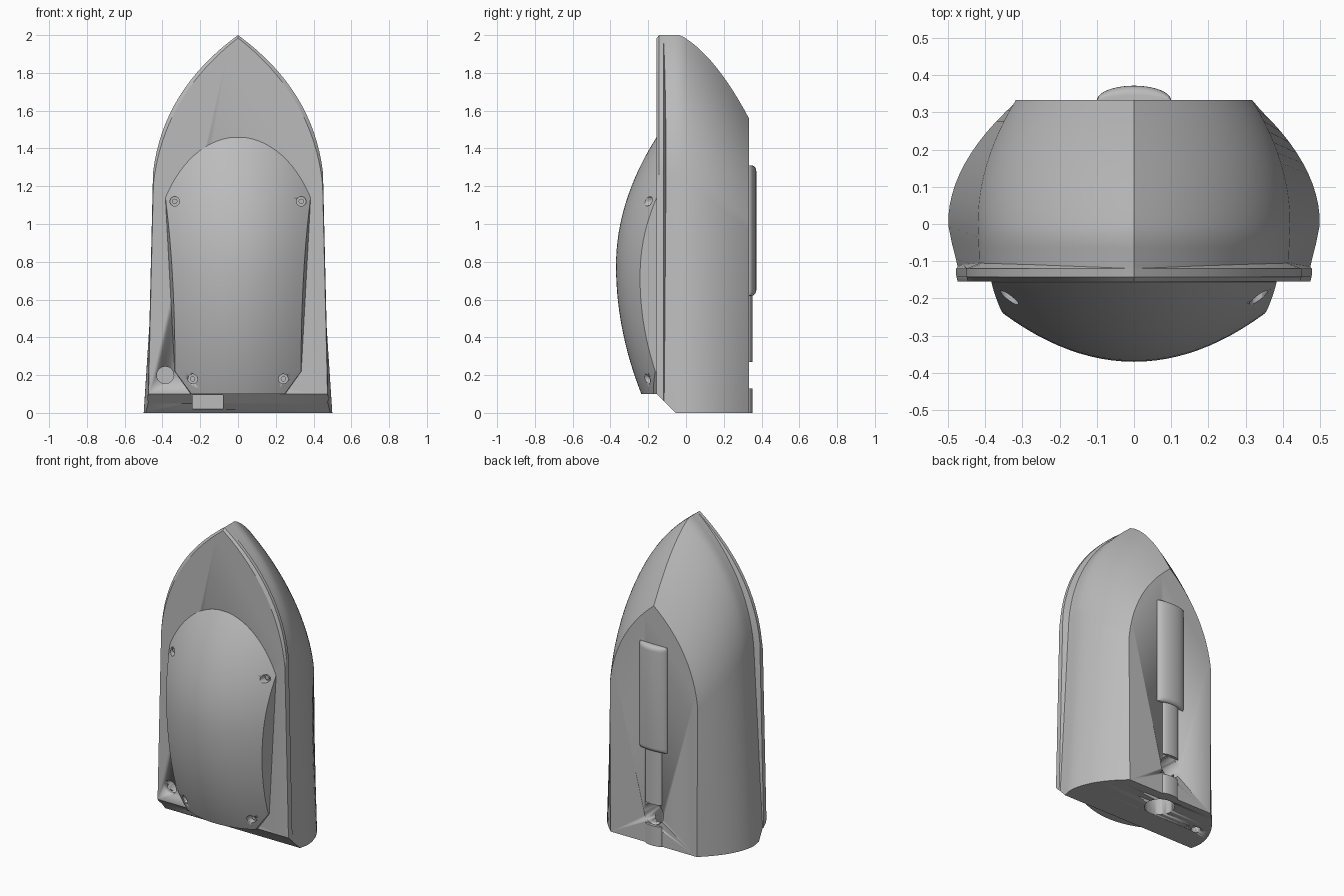
import bpy, bmesh, math
from mathutils import Vector

cube = bpy.data.objects.get("Cube")
if cube:
    bpy.data.objects.remove(cube, do_unlink=True)

grey = bpy.data.materials.new("plain grey")
grey.use_nodes = True
grey.diffuse_color = (0.5, 0.5, 0.5, 1)
grey.node_tree.nodes["Principled BSDF"].inputs["Base Color"].default_value = (0.5, 0.5, 0.5, 1)


def finish(name, bm, angle=30):
    bmesh.ops.recalc_face_normals(bm, faces=bm.faces)
    me = bpy.data.meshes.new(name)
    bm.to_mesh(me)
    bm.free()
    me.materials.append(grey)
    ob = bpy.data.objects.new(name, me)
    bpy.context.collection.objects.link(ob)
    bpy.ops.object.select_all(action='DESELECT')
    ob.select_set(True)
    bpy.context.view_layer.objects.active = ob
    bpy.ops.object.shade_smooth_by_angle(angle=math.radians(angle))
    return ob


def loft(loops):
    """Closed solid through equal-length closed loops."""
    bm = bmesh.new()
    rings = [[bm.verts.new(p) for p in loop] for loop in loops]
    n = len(rings[0])
    for a, b in zip(rings, rings[1:]):
        for i in range(n):
            j = (i + 1) % n
            bm.faces.new((a[i], a[j], b[j], b[i]))
    bm.faces.new(rings[0])
    bm.faces.new(rings[-1])
    bmesh.ops.recalc_face_normals(bm, faces=bm.faces)
    return bm


def arch(y, foot, shoulder, spring, top, steps=16):
    """Pointed arch outline at depth y, mirrored about x = 0."""
    half = [(foot, 0)]
    for i in range(steps + 1):
        t = i / steps
        x = shoulder * ((1 - t) ** 2 + 1.78 * t * (1 - t))
        z = spring + (top - spring) * (1.2 * t * (1 - t) + t * t)
        half.append((x, z))
    full = half + [(-x, z) for x, z in reversed(half[:-1])]
    return [(x, y, z) for x, z in full]


def slant_cut(bm):
    """Slice off the lower front edge at 45 degrees."""
    geom = bm.verts[:] + bm.edges[:] + bm.faces[:]
    cut = bmesh.ops.bisect_plane(bm, geom=geom, plane_co=(0, -0.155, 0.1),
                                 plane_no=(0, -1, -1), clear_outer=True)
    edges = [e for e in cut["geom_cut"] if isinstance(e, bmesh.types.BMEdge)]
    bmesh.ops.contextual_create(bm, geom=edges)


def rod(name, radius, start, end, segments=32):
    a, b = Vector(start), Vector(end)
    bm = bmesh.new()
    bmesh.ops.create_cone(bm, cap_ends=True, segments=segments, radius1=radius,
                          radius2=radius, depth=(b - a).length)
    bm.transform((b - a).to_track_quat('Z', 'Y').to_matrix().to_4x4())
    bmesh.ops.translate(bm, verts=bm.verts, vec=(a + b) / 2)
    return finish(name, bm)


def block(name, low, high):
    bm = bmesh.new()
    bmesh.ops.create_cube(bm, size=1)
    for v in bm.verts:
        v.co = [h if c > 0 else l for c, l, h in zip(v.co, low, high)]
    return finish(name, bm)


def carve(target, cutters):
    bpy.context.view_layer.objects.active = target
    for c in cutters:
        c.hide_render = True
        mod = target.modifiers.new("cut", 'BOOLEAN')
        mod.operation, mod.solver, mod.object = 'DIFFERENCE', 'EXACT', c
        bpy.ops.object.modifier_apply(modifier=mod.name)
        bpy.data.objects.remove(c, do_unlink=True)


# Hull: arched stations running from the front plate to the flat back
stations = []
for i in range(17):
    y = -0.12 + 0.453 * i / 16
    u = max(0, (y + 0.03) / 0.363)
    foot = 0.5 - 1.7 * y * y if y > 0 else 0.5 + 0.2 * y
    shoulder = 0.42 - 0.92 * y * y if y > 0 else 0.42 + 0.04 * y
    stations.append(arch(y, foot, shoulder, 1.25 - 0.28 * u,
                         2 - 0.44 * (0.45 * u + 0.55 * u * u)))
bm = loft(stations)
slant_cut(bm)
hull = finish("hull", bm, 25)

# Front plate with a bevelled rim
bm = loft([arch(-0.155, 0.476, 0.448, 1.21, 1.985),
           arch(-0.142, 0.48, 0.45, 1.27, 2.0),
           arch(-0.12, 0.48, 0.45, 1.27, 2.0),
           arch(-0.105, 0.465, 0.415, 1.25, 1.97)])
slant_cut(bm)
plate = finish("front_plate", bm, 20)

# Cable openings
wire = (-0.385, 0.2)
carve(hull, [rod("back_hole", 0.07, (0, 0.15, 0.2), (0, 0.5, 0.2)),
             rod("base_hole", 0.09, (-0.03, 0.2, -0.1), (-0.03, 0.2, 0.2)),
             rod("small_base_hole", 0.03, (-0.37, 0.13, -0.1), (-0.37, 0.13, 0.15)),
             rod("front_hole", 0.045, (wire[0], -0.3, wire[1]), (wire[0], 0.05, wire[1])),
             block("slot", (-0.24, -0.3, 0.02), (-0.08, -0.045, 0.095))])
carve(plate, [rod("front_hole", 0.045, (wire[0], -0.3, wire[1]), (wire[0], 0.05, wire[1])),
              block("slot", (-0.24, -0.3, 0.02), (-0.08, -0.045, 0.095))])


# Domed front cover: curved skin trimmed to a tapered outline
def cover_height(x, z):
    d = z - 0.78
    return 0.215 - (0.465 if d > 0 else 0.29) * d * d - 1.05 * x * x


def cover_width(z):
    side = 0.25 + (z - 0.1) * 0.71 if z < 0.22 else 0.335 + (z - 0.22) * 0.054
    return min(side, math.sqrt(max(cover_height(0, z), 0.00001) / 1.05))


rows = []
levels = [0.1 + 0.12 * i / 4 for i in range(4)] + [0.22 + 0.92 * i / 20 for i in range(20)]
levels += [1.14 + 0.319 * math.sin(math.pi / 2 * i / 14) for i in range(15)]
for z in levels:
    w = cover_width(z)
    edge = w - 0.2 * max(0, cover_height(w, z))
    row = [(w, -0.14, z), (w, -0.155, z)]
    for i in range(25):
        x = edge * (1 - i / 12)
        row.append((x, -0.1555 - max(0, cover_height(x, z)), z))
    rows.append(row + [(-w, -0.155, z), (-w, -0.14, z)])
cover = finish("front_cover", loft(rows), 25)

# Cover screws in round recesses
spots = [(s * x, z) for x, z in ((0.335, 1.12), (0.24, 0.18)) for s in (1, -1)]
carve(cover, [rod("recess", 0.025, (x, -0.5, z), (x, -0.165, z), 24) for x, z in spots])
for x, z in spots:
    rod("cover_screw", 0.014, (x, -0.15, z), (x, -0.178, z), 16)


# Rounded raised ribs on the back
def rib(name, half_width, rise, low, high, rounding):
    loops = []
    for i in range(13):
        t = i / 6 - 1
        shrink = rounding * (1 - math.sqrt(max(0, 1 - max(0, abs(t) * 6 - 5) ** 2)))
        z = (low + high) / 2 + t * (high - low) / 2
        loops.append((z, shrink))
    ends = []
    for k in range(7):
        a = math.pi / 2 * k / 6
        ends.append((low + rounding * (1 - math.cos(a)), 0.35 + 0.65 * math.sin(a)))
    both = ends + [(low + high - z, s) for z, s in reversed(ends)]
    if rounding == 0:
        both = [(low, 1), (high, 1)]
    shape = []
    for z, s in both:
        arc = [math.pi * i / 20 for i in range(21)]
        shape.append([(half_width * math.cos(a), 0.332 + rise * s * math.sin(a), z) for a in arc]
                     + [(-half_width, 0.32, z), (half_width, 0.32, z)])
    return finish(name, loft(shape))


rib("back_pad", 0.1, 0.04, 0.62, 1.31, 0.03)
rib("cable_rib", 0.06, 0.02, 0.27, 0.64, 0)
rib("lower_rib", 0.06, 0.02, 0.0, 0.13, 0)
